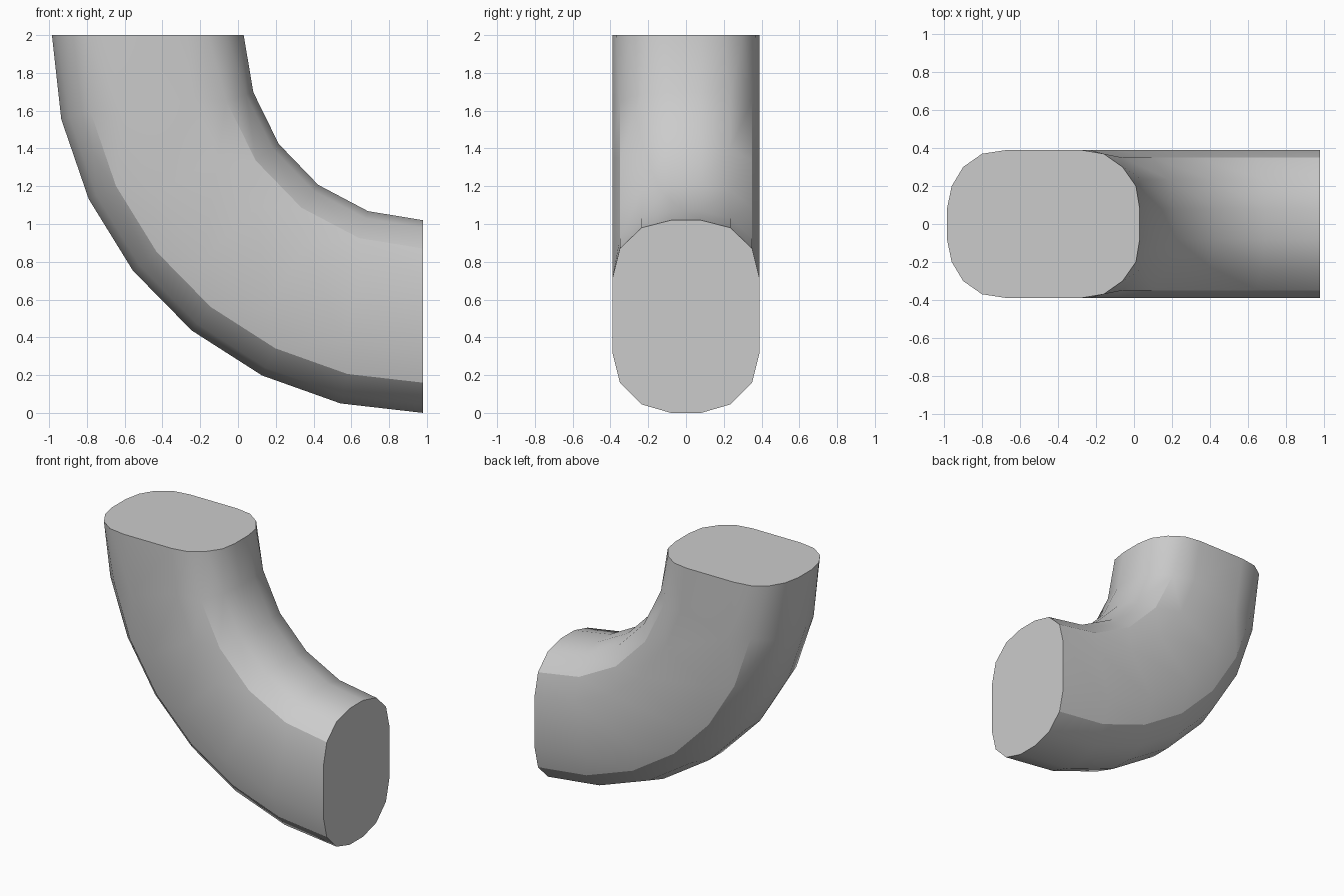
import bpy, bmesh, math

cube = bpy.data.objects.get("Cube")
if cube:
    bpy.data.objects.remove(cube)

CORNER_X, CORNER_Z = 0.98, 2.0   # centre of the bend

# Half sections: (bend radius, half width), from the outside to the inside of the bend
BODY = [(2.0, .08), (1.955, .235), (1.84, .35), (1.68, .39),
        (1.29, .39), (1.13, .35), (1.02, .235), (.98, .08)]
MOUTH = [(2.0, .08), (1.975, .2), (1.915, .3), (1.815, .37), (1.685, .39),
         (1.295, .39), (1.175, .37), (1.075, .3), (1.005, .2), (.985, .08)]


def full(half):
    return half + [(r, -y) for r, y in reversed(half)]


def steps(radius):
    """Segments along the bend: finer on the outside."""
    return 7 if radius > 1.8 else 6 if radius > 1.2 else 5


def place(bm, r, y, t):
    a = t * math.pi / 2
    return bm.verts.new((CORNER_X - (r - .035) * math.cos(a), y,
                         CORNER_Z - r * math.sin(a)))


def zip_strip(bm, a, b):
    """Fill between two lists of (parameter, vertex) with quads and triangles."""
    i = j = 0
    while i < len(a) - 1 or j < len(b) - 1:
        ta = a[i + 1][0] if i < len(a) - 1 else 9
        tb = b[j + 1][0] if j < len(b) - 1 else 9
        if abs(ta - tb) < 1e-4:
            bm.faces.new((a[i][1], a[i + 1][1], b[j + 1][1], b[j][1]))
            i, j = i + 1, j + 1
        elif ta < tb:
            bm.faces.new((a[i][1], a[i + 1][1], b[j][1]))
            i += 1
        else:
            bm.faces.new((a[i][1], b[j + 1][1], b[j][1]))
            j += 1


def ring(half, verts):
    """Pair a closed loop of vertices with a parameter running round each half."""
    n = len(half)
    mid = n // 2
    # outer and inner rounded ends are matched separately, sides stay aligned
    side = [k / (mid - 1) if k < mid else 2 + (k - mid) / (mid - 1) for k in range(n)]
    params = side + [s + 4 for s in side]
    return list(zip(params, verts)) + [(8, verts[0])]


bm = bmesh.new()

# Bent body: one row of vertices per section point
rows = []
for r, y in full(BODY):
    n = steps(r)
    rows.append([(i / n, place(bm, r, y, i / n)) for i in range(1, n + 1)])
for k, row in enumerate(rows):
    zip_strip(bm, row, rows[(k + 1) % len(rows)])

# Rounder upper mouth joined to the first ring
mouth = [place(bm, r, y, 0) for r, y in full(MOUTH)]
zip_strip(bm, ring(MOUTH, mouth), ring(BODY, [row[0][1] for row in rows]))

# Flat end caps
bm.faces.new(mouth)
bm.faces.new([row[-1][1] for row in rows])
bmesh.ops.recalc_face_normals(bm, faces=bm.faces[:])

mesh = bpy.data.meshes.new("pipe_elbow")
bm.to_mesh(mesh)
bm.free()
elbow = bpy.data.objects.new("pipe_elbow", mesh)
bpy.context.collection.objects.link(elbow)

# Plain grey material
grey = bpy.data.materials.new("plain_grey")
grey.use_nodes = True
colour = (.6, .6, .6, 1)
grey.diffuse_color = colour
grey.node_tree.nodes["Principled BSDF"].inputs["Base Color"].default_value = colour
mesh.materials.append(grey)

# Smooth skin with crisp rims
bpy.ops.object.select_all(action='DESELECT')
elbow.select_set(True)
bpy.context.view_layer.objects.active = elbow
bpy.ops.object.shade_smooth_by_angle(angle=math.radians(30))
